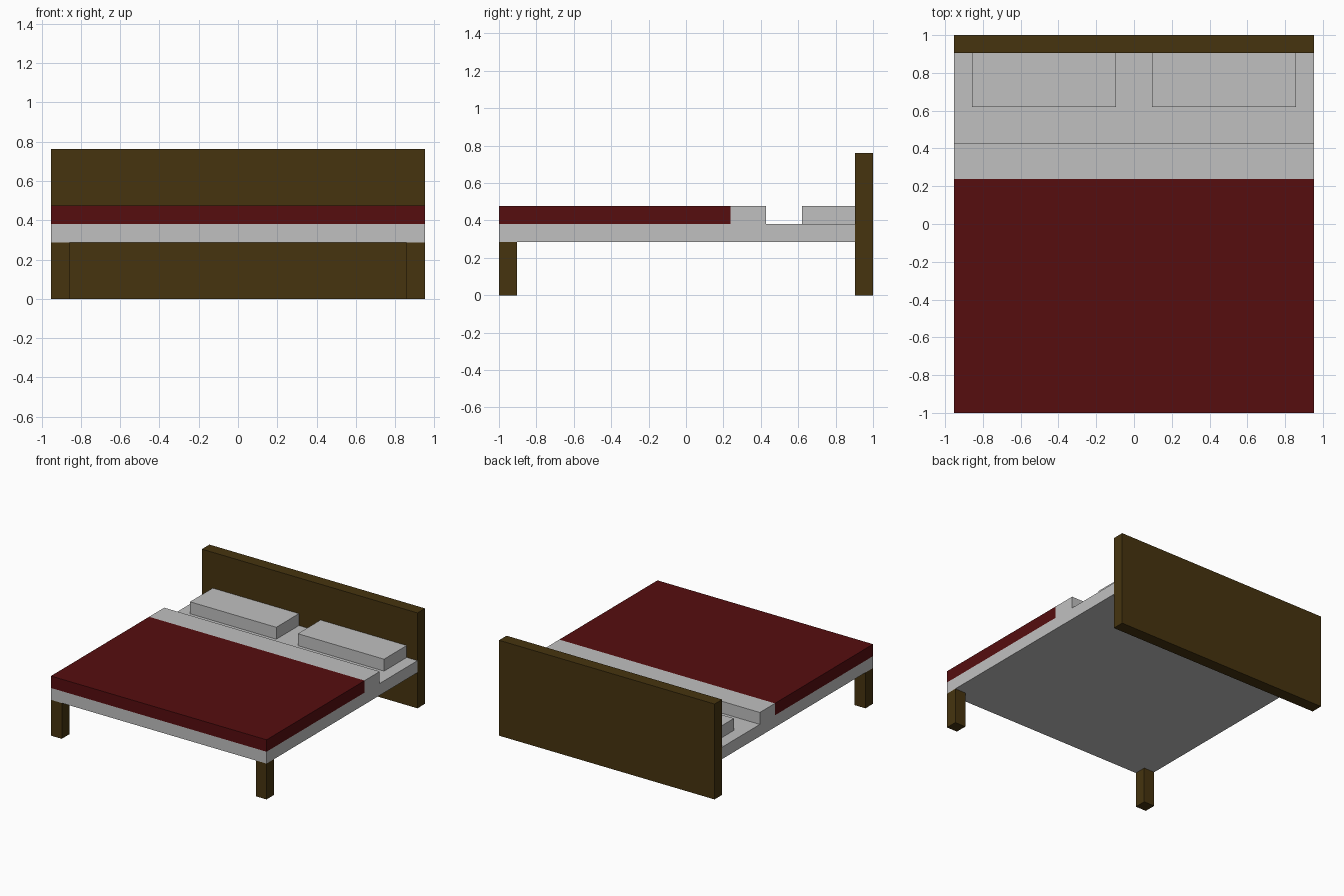
import bpy
from mathutils import Vector

if "Cube" in bpy.data.objects:
    bpy.data.objects.remove(bpy.data.objects["Cube"], do_unlink=True)

U = 2 / 21  # building unit: the bed is 21 units long


def make_material(name, rgb):
    mat = bpy.data.materials.new(name)
    mat.use_nodes = True
    colour = (*rgb, 1.0)
    mat.diffuse_color = colour
    mat.node_tree.nodes["Principled BSDF"].inputs["Base Color"].default_value = colour
    return mat


wood = make_material("dark wood", (0.061, 0.034, 0.0048))
linen = make_material("pale grey linen", (0.527, 0.527, 0.527))
red = make_material("deep red cloth", (0.093, 0.004, 0.0048))


def box(name, low, high, mat):
    """Box between two corners given in building units."""
    low, high = Vector(low) * U, Vector(high) * U
    bpy.ops.mesh.primitive_cube_add(size=1, location=(low + high) / 2)
    obj = bpy.context.object
    obj.name = name
    obj.scale = high - low
    bpy.ops.object.transform_apply(location=False, rotation=False, scale=True)
    obj.data.materials.append(mat)
    return obj


# Frame
box("headboard", (-10, 9.5, 0), (10, 10.5, 8), wood)

# Bedding
box("mattress", (-10, -10.5, 3), (10, 9.5, 4), linen)
box("blanket", (-10, -10.5, 4), (10, 2.5, 5), red)
box("folded_sheet", (-10, 2.5, 4), (10, 4.5, 5), linen)

# Paired legs and pillows
for side, s in (("left", 1), ("right", -1)):
    x0, x1 = sorted((9 * s, 10 * s))
    box(f"front_leg_{side}", (x0, -10.5, 0), (x1, -9.5, 3), wood)
    x0, x1 = sorted((1 * s, 9 * s))
    box(f"pillow_{side}", (x0, 6.5, 4), (x1, 9.5, 5), linen)
